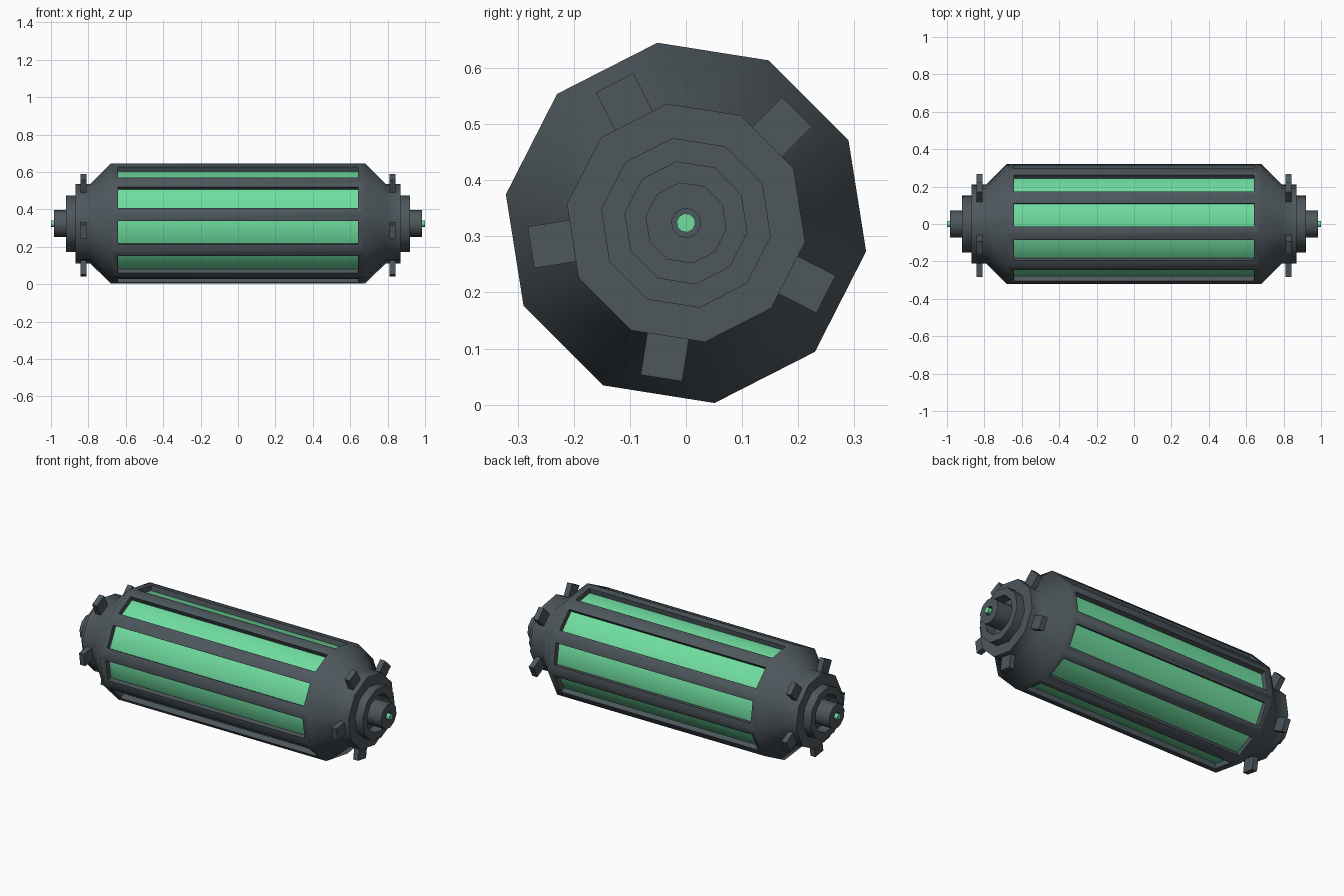
import bpy, bmesh
from math import sin, cos, radians
from mathutils import Matrix, Vector

if "Cube" in bpy.data.objects:
    bpy.data.objects.remove(bpy.data.objects["Cube"])

SIDES, AXIS_Z = 10, 0.324


def material(name, colour):
    m = bpy.data.materials.new(name)
    m.use_nodes = True
    m.diffuse_color = colour
    m.node_tree.nodes["Principled BSDF"].inputs["Base Color"].default_value = colour
    return m


dark_metal = material("dark metal", (0.075, 0.095, 0.108, 1))
green_glow = material("green glow", (0.16, 0.72, 0.35, 1))


def finish(bm, name, mat, angle=60):
    """Turn a bmesh into a shaded object lying on the long axis."""
    bmesh.ops.recalc_face_normals(bm, faces=bm.faces)
    mesh = bpy.data.meshes.new(name)
    bm.to_mesh(mesh)
    bm.free()
    mesh.materials.append(mat)
    obj = bpy.data.objects.new(name, mesh)
    obj.location.z = AXIS_Z
    bpy.context.collection.objects.link(obj)
    bpy.ops.object.select_all(action='DESELECT')
    obj.select_set(True)
    bpy.context.view_layer.objects.active = obj
    bpy.ops.object.shade_smooth_by_angle(angle=radians(angle))
    return obj


def lathe(profile):
    """Ten-sided solid around x from (x, radius) points, capped at both ends."""
    bm = bmesh.new()
    rings = []
    for x, r in profile:
        angles = [radians(360 / SIDES * i - 9) for i in range(SIDES)]
        rings.append([bm.verts.new((x, r * cos(a), r * sin(a))) for a in angles])
    for a, b in zip(rings, rings[1:]):
        for i in range(SIDES):
            j = (i + 1) % SIDES
            bm.faces.new((a[i], a[j], b[j], b[i]))
    bm.faces.new(rings[0])
    bm.faces.new(rings[-1])
    bmesh.ops.recalc_face_normals(bm, faces=bm.faces)
    return bm


# Outer casing: barrel, tapered shoulders, collars and hollow end rings
half = [(0.68, 0.325), (0.79, 0.215), (0.87, 0.215), (0.87, 0.153),
        (0.92, 0.153), (0.92, 0.11), (0.86, 0.11)]
casing = lathe([(-x, r) for x, r in reversed(half)] + half)

# Long windows cut into every barrel facet
facets = [f for f in casing.faces if f.calc_area() > 0.2]
bmesh.ops.inset_individual(casing, faces=facets, thickness=0.053, depth=0)
for f in facets:
    inward = f.normal * -0.045
    new = bmesh.ops.extrude_discrete_faces(casing, faces=[f])["faces"][0]
    bmesh.ops.translate(casing, verts=new.verts, vec=inward)
    # Bridge the window edge to the moved floor, then open the floor
    outer = [v for v in new.verts]
    casing.faces.remove(new)
    assert outer
finish(casing, "casing", dark_metal)

# Glowing core behind the windows, and the thin rod along the axis
finish(lathe([(-0.67, 0.294), (0.67, 0.294)]), "glowing_core", green_glow)
finish(lathe([(-1, 0.017), (1, 0.017)]), "centre_rod", green_glow)

for side, label in ((1, "left"), (-1, "right")):
    # Hollow terminal post in the end recess
    post = [(0.85, 0.073), (0.985, 0.073), (0.985, 0.026), (0.96, 0.026)]
    finish(lathe([(side * x, r) for x, r in post]), label + "_terminal_post", dark_metal)

    # Five square pegs around the collar
    pegs = bmesh.new()
    for k in range(5):
        turn = Matrix.Rotation(radians(45 + 72 * k), 4, 'X')
        place = Matrix.Translation(Vector((side * 0.825, 0.235, 0)))
        size = Matrix.Diagonal((0.032, 0.09, 0.075, 1))
        bmesh.ops.create_cube(pegs, size=1, matrix=turn @ place @ size)
    finish(pegs, label + "_collar_pegs", dark_metal, 30)
